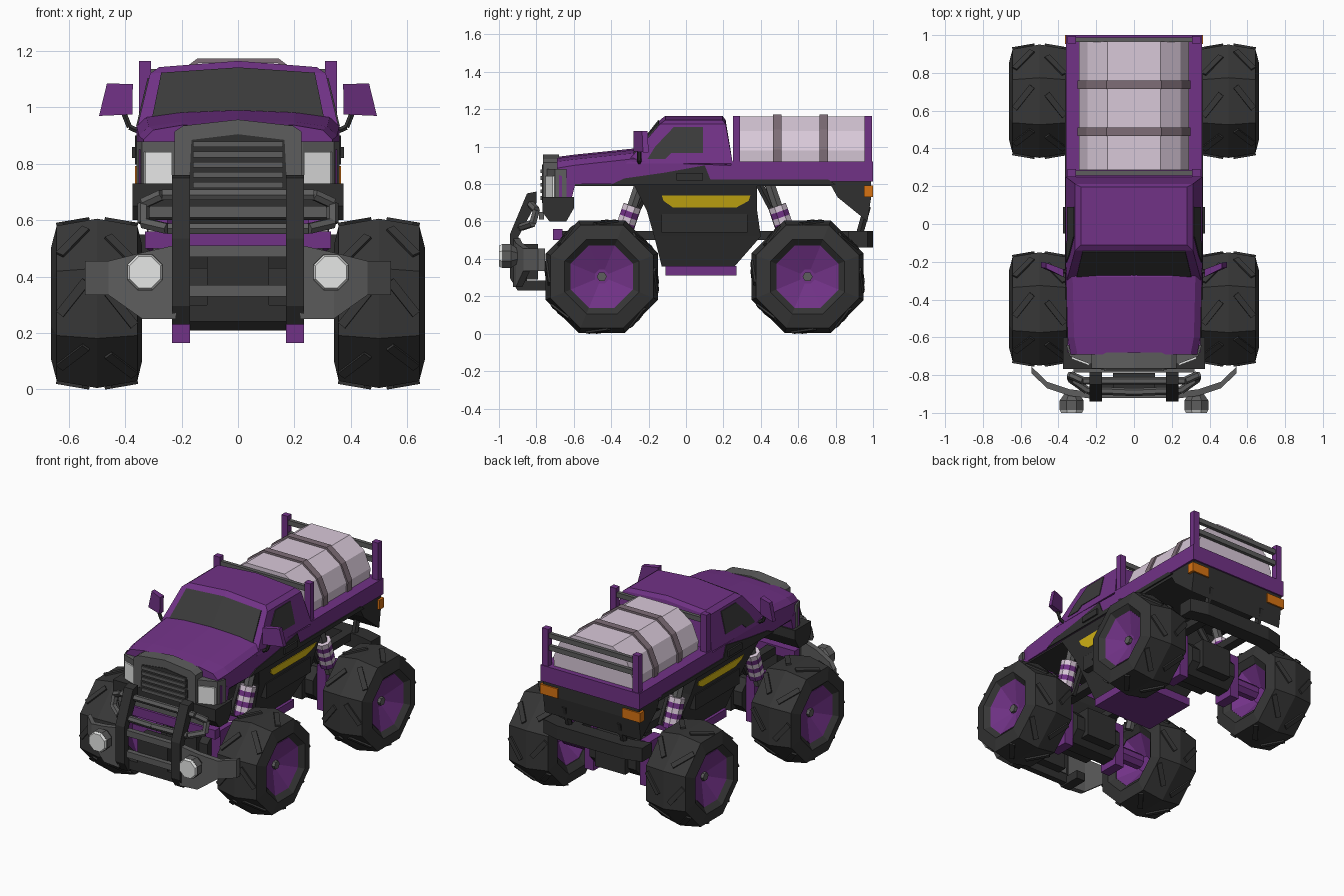
import bpy, bmesh, math
from mathutils import Matrix, Vector

if "Cube" in bpy.data.objects:
    bpy.data.objects.remove(bpy.data.objects["Cube"])


def material(name, r, g, b):
    m = bpy.data.materials.new(name)
    m.diffuse_color = (r, g, b, 1)
    m.use_nodes = True
    m.node_tree.nodes["Principled BSDF"].inputs["Base Color"].default_value = m.diffuse_color
    return m


PURPLE = material("purple_paint", .165, .032, .24)
TYRE = material("tyre_rubber", .037, .037, .037)
DARK = material("charcoal_plastic", .03, .03, .03)
GREY = material("grey_metal", .11, .11, .11)
GLASS = material("dark_glass", .043, .043, .043)
LILAC = material("pale_lilac", .69, .58, .69)
MAUVE = material("mauve_strap", .21, .155, .185)
YELLOW = material("yellow_trim", .74, .52, .008)
ORANGE = material("orange_lamp", .68, .17, .006)
WHITE = material("lamp_white", .83, .84, .83)


def finish(name, bm, mat, mirror=False):
    bmesh.ops.recalc_face_normals(bm, faces=bm.faces)
    me = bpy.data.meshes.new(name)
    bm.to_mesh(me)
    bm.free()
    me.materials.append(mat)
    ob = bpy.data.objects.new(name, me)
    bpy.context.collection.objects.link(ob)
    if mirror:
        ob.modifiers.new("mirror", "MIRROR").use_mirror_merge = False
    return ob


def loft(name, rings, mat, mirror=False, closed=False):
    """Skin a list of equal-length point rings; closed joins last to first."""
    bm = bmesh.new()
    vs = [[bm.verts.new(p) for p in r] for r in rings]
    n = len(rings[0])
    pairs = list(zip(vs, vs[1:])) + ([(vs[-1], vs[0])] if closed else [])
    for a, b in pairs:
        for i in range(n):
            bm.faces.new((a[i], a[(i + 1) % n], b[(i + 1) % n], b[i]))
    if not closed:
        bm.faces.new(vs[0])
        bm.faces.new(vs[-1][::-1])
    return finish(name, bm, mat, mirror)


def prism(name, pts, axis, a, b, mat, mirror=False):
    """Extrude a 2D profile along an axis from a to b."""
    put = {"x": lambda p, t: (t, p[0], p[1]), "y": lambda p, t: (p[0], t, p[1]),
           "z": lambda p, t: (p[0], p[1], t)}[axis]
    return loft(name, [[put(p, t) for p in pts] for t in (a, b)], mat, mirror)


def box(name, x, y, z, mat, mirror=False):
    return prism(name, [(y[0], z[0]), (y[1], z[0]), (y[1], z[1]), (y[0], z[1])],
                 "x", x[0], x[1], mat, mirror)


def bars(name, path, r, mat, mirror=False, n=6, r2=None):
    """Straight rods chained along a path."""
    bm = bmesh.new()
    for p, q in zip(path, path[1:]):
        p, q = Vector(p), Vector(q)
        m = Matrix.Translation((p + q) / 2) @ (q - p).to_track_quat("Z", "Y").to_matrix().to_4x4()
        m = m @ Matrix.Rotation(math.pi / n, 4, "Z")
        bmesh.ops.create_cone(bm, cap_ends=True, segments=n, radius1=r,
                              radius2=r if r2 is None else r2, depth=(q - p).length, matrix=m)
    return finish(name, bm, mat, mirror)


def sym(pts):
    return pts + [(-x, z) for x, z in reversed(pts)]


# ---- wheels
def lathe(name, prof, y, mat, closed=False):
    rings = [[(.5 + x, y + r * math.cos(math.radians(22.5 + 45 * k)),
               .305 + r * math.sin(math.radians(22.5 + 45 * k))) for k in range(8)] for x, r in prof]
    return loft(name, rings, mat, True, closed)


for end, wy in (("front", -.45), ("rear", .65)):
    lathe(end + "_tyre", [(-.13, .175), (-.16, .22), (-.143, .298), (0, .325),
                          (.143, .298), (.163, .215), (.13, .178)], wy, TYRE, True)
    lathe(end + "_rim", [(-.04, .05), (-.13, .18), (.135, .18), (.08, .04)], wy, PURPLE)
    bars(end + "_wheel_nut", [(.57, wy, .305), (.6, wy, .305)], .027, GREY, True)
    bm = bmesh.new()
    for k in range(8):
        for s in (-1, 1):
            m = (Matrix.Translation((.5, wy, .305)) @ Matrix.Rotation(math.radians(45 * k), 4, "X")
                 @ Matrix.Translation((s * .085, s * .02, .284)) @ Matrix.Rotation(s * .17, 4, "Y")
                 @ Matrix.Rotation(s * .68, 4, "Z") @ Matrix.Diagonal((.032, .15, .024, 1)))
            bmesh.ops.create_cube(bm, size=1, matrix=m)
    finish(end + "_tread_lugs", bm, TYRE, True)
    # axle, brackets and suspension
    bars(end + "_axle_housing", [(-.17, wy, .32), (.17, wy, .32)], .12, DARK, n=8)
    box(end + "_differential", (-.11, .11), (wy - .14, wy + .14), (.24, .43), DARK)
    bars(end + "_axle_shaft", [(-.42, wy, .303), (.42, wy, .303)], .05, PURPLE, n=8)
    box(end + "_axle_bracket", (.17, .235), (wy - .07, wy + .07), (.165, .46), PURPLE, True)
    d = 1 if end == "front" else -1
    lo, hi = Vector((.27, wy + d * .08, .44)), Vector((.28, wy + d * .21, .82))
    bars(end + "_shock_rod", [lo, hi], .03, GREY, True)
    for i in range(6):
        bars(end + "_spring_coil", [lo.lerp(hi, .16 + i * .08), lo.lerp(hi, .24 + i * .08)],
             .052, (PURPLE, LILAC)[i % 2], True, 8)
    bars(end + "_link", [(.2, wy + d * .1, .5), (.2, wy + d * .27, .82)], .022, DARK, True)

# ---- chassis and lower body
box("frame_rail", (.13, .19), (-.66, .92), (.5, .55), DARK, True)
box("front_crossmember", (-.33, .33), (-.71, -.66), (.5, .56), PURPLE)
box("skid_plate", (-.22, .22), (-.11, .27), (.31, .362), PURPLE)
loft("lower_hull", [[(-w, a, z), (w, a, z), (w, b, z), (-w, b, z)] for z, a, b, w in
                    ((.82, -.29, .38, .357), (.66, -.21, .38, .3), (.52, -.17, .4, .25),
                     (.36, -.13, .26, .2))], DARK)
box("side_step", (.2, .3), (-.13, .33), (.54, .64), DARK, True)
box("body_floor", (-.345, .345), (-.63, .98), (.79, .815), DARK)


def side_plate(name, pts, fx, mat, t=.006):
    loft(name, [[(fx(z) + o, y, z) for y, z in pts] for o in (-.004, t - .001)], mat, True)


side_plate("yellow_side_trim", [(-.13, .74), (.345, .74), (.335, .71), (.27, .675), (-.07, .675),
                                (-.12, .71)], lambda z: .357 + (z - .82) * .356, YELLOW)

# ---- upper body: hood and bed
loft("hood_and_fenders", [[(x * s, y, z) for s, x, z in
     [(1, w, .8), (1, w, sh), (1, w - .035, top - .025), (1, .2, top - .008), (1, 0, top),
      (-1, .2, top - .008), (-1, w - .035, top - .025), (-1, w, sh), (-1, w, .8)]]
    for y, w, sh, top in ((-.69, .335, .885, .945), (-.6, .352, .9, .957), (-.28, .36, .935, .99),
                          (-.2, .36, .915, .95), (.24, .36, .9, .93))], PURPLE)
prism("fender_tip", [(-.68, .73), (-.61, .73), (-.59, .81), (-.68, .85)], "x", -.352, .352, PURPLE)
box("cargo_bed", (-.36, .36), (.24, 1), (.815, .92), PURPLE)
side_plate("side_cladding", [(-.4, .798), (-.33, .83), (-.12, .86), (.1, .9), (.13, .825),
                             (.76, .825), (.8, .798)], lambda z: .36, DARK)
prism("tail_panel", [(.76, .82), (.99, .825), (.99, .73), (.97, .6), (.81, .73)], "x", -.35, .35, DARK)
box("tail_lamp", (.235, .366), (.953, 1.0), (.73, .793), ORANGE, True)
loft("rear_bumper", [[(x, y, .46), (x, y + .1, .46), (x, y + .1, .55), (x, y, .55)] for x, y in
                     ((-.36, .87), (-.24, .9), (.24, .9), (.36, .87))], DARK)
bars("bumper_strut", [(.2, .93, .54), (.2, .97, .68)], .022, DARK, True)
box("door_handle", (.355, .376), (-.05, .09), (.82, .86), DARK, True)

# ---- cab
loft("cab", [[(-w, a, z), (0, a - c, z + k), (w, a, z), (w, b, z), (0, b, z + k), (-w, b, z)]
             for z, a, b, w, c, k in ((.91, -.322, .25, .362, .0, 0), (1.12, -.14, .212, .312, 0, .022),
                                      (1.143, -.11, .195, .28, 0, .022))], PURPLE)
side_plate("side_window", [(-.205, .935), (-.165, 1.0), (-.065, 1.105), (.09, 1.105), (.09, .965),
                           (-.08, .965), (-.11, .935)],
           lambda z: .362 - (z - .91) * .238, GLASS)


def cab_front(u, v, o):
    low = Vector((0, -.322, .91)).lerp(Vector((.362, -.322, .91)), u)
    top = Vector((0, -.14, 1.142)).lerp(Vector((.312, -.14, 1.12)), u)
    return low.lerp(top, v) + Vector((0, -.73, .68)) * o


loft("windshield", [[cab_front(u, v, o) for u, v in
                     ((0, .25), (.45, .25), (.87, .25), (.87, .98), (.45, .98), (0, .98))]
                    for o in (-.002, .007)], GLASS, True)
loft("side_mirror", [[(.375, -.28, .975), (.375, -.24, .975), (.373, -.24, 1.083), (.373, -.28, 1.083)],
                     [(.493, -.23, .97), (.493, -.2, .97), (.465, -.205, 1.085), (.465, -.235, 1.085)]],
     PURPLE, True)
bars("mirror_arm", [(.34, -.25, .91), (.385, -.25, .93), (.405, -.25, .98)], .011, DARK, True)

# ---- front fascia, grille and headlamps
prism("front_fascia", [(.36, -.64), (.34, -.7), (.23, -.742), (-.23, -.742), (-.34, -.7), (-.36, -.64)],
      "z", .72, .88, GREY)
prism("headlamp", [(.235, -.75), (.328, -.715), (.342, -.68), (.3, -.68), (.235, -.7)],
      "z", .73, .842, WHITE, True)
prism("grille_frame", sym([(.225, .72), (.225, .915), (.195, .935), (0, .957)]), "y", -.765, -.68, GREY)
prism("grille_recess", sym([(.175, .7), (.165, .885), (0, .905)]), "y", -.769, -.76, DARK)
for i in range(5):
    box("grille_slat", (-.16, .16), (-.778, -.764), (.715 + i * .036, .735 + i * .036), GREY)
prism("front_bumper", [(-.768, .73), (-.6, .73), (-.6, .67), (-.64, .6), (-.73, .6), (-.768, .65)],
      "x", -.375, .375, DARK)
box("bumper_bar", (-.32, .32), (-.785, -.76), (.61, .65), GREY)

# ---- bull bar with lamps and winch
prism("bull_bar_post", [(-.80, .76), (-.85, .75), (-.94, .535), (-.94, .295), (-.9, .23), (-.75, .23),
                        (-.75, .285), (-.875, .285), (-.895, .31), (-.895, .52), (-.8, .7)],
      "x", .17, .235, DARK, True)
bars("bull_bar_hoop", [(0, -.83, .69), (.27, -.83, .69), (.335, -.8, .66), (.335, -.82, .59),
                       (.25, -.88, .57), (0, -.89, .57)], .021, GREY, True)
for z in (.35, .49):
    box("bull_bar_crossbar", (-.2, .2), (-.92, -.885), (z - .02, z + .02), GREY)
box("lower_crossbar", (-.2, .2), (-.89, -.85), (.24, .3), DARK)
box("winch", (-.11, .11), (-.89, -.79), (.29, .48), DARK)
loft("bumper_wing", [[(x, y, a), (x, y + .035, a), (x, y + .035, b), (x, y, b)] for x, y, a, b in
                     ((.22, -.925, .25, .512), (.34, -.91, .25, .485), (.46, -.87, .335, .455),
                      (.543, -.79, .335, .455))], GREY, True)
bars("lamp_housing", [(.33, -.89, .415), (.33, -.935, .415)], .035, GREY, True, 8, .069)
bars("lamp_rim", [(.33, -.935, .415), (.33, -.985, .415)], .069, GREY, True, 8)
bars("lamp_lens", [(.33, -.984, .415), (.33, -1.0, .415)], .068, WHITE, True, 8, .06)

# ---- cargo barrel, straps and bed rails
prism("cargo_barrel", sym([(.285, .9), (.29, .98), (.245, 1.085), (.14, 1.16)]), "y", .285, .965, LILAC)
for y in (.465, .715):
    prism("barrel_strap", sym([(.297, .9), (.3, .985), (.252, 1.093), (.145, 1.173)]),
          "y", y, y + .045, MAUVE)
for y, heights in ((.25, (1.12,)), (.955, (1.04, 1.12))):
    box("bed_post", (.308, .352), (y, y + .04), (.9, 1.165), PURPLE, True)
    for z in heights:
        box("bed_rail", (-.31, .31), (y + .008, y + .032), (z - .016, z + .016), GREY)
